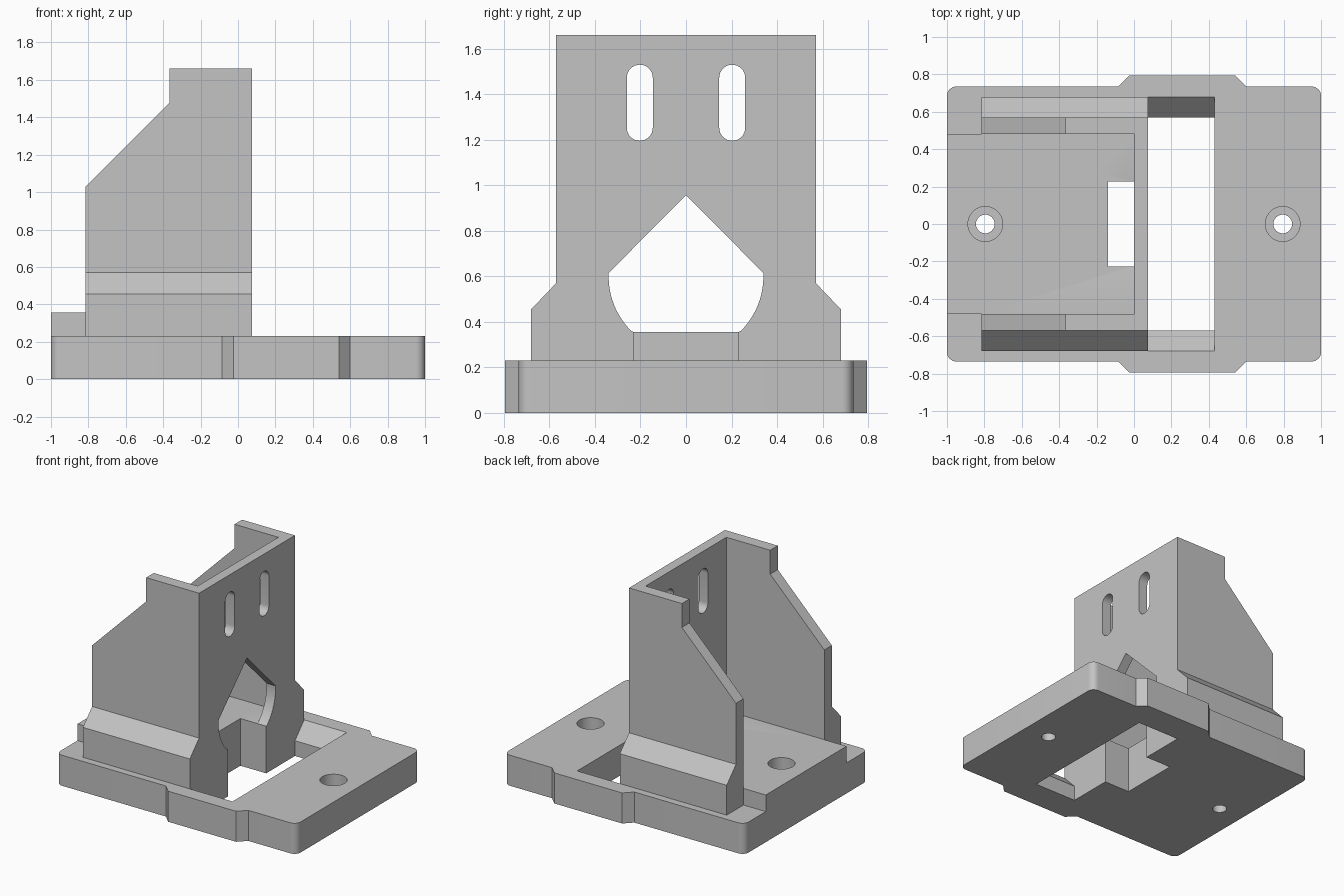
import bpy, bmesh
from math import cos, sin, radians

if "Cube" in bpy.data.objects:
    bpy.data.objects.remove(bpy.data.objects["Cube"], do_unlink=True)

grey = bpy.data.materials.new("plain_grey")
grey.use_nodes = True
grey.diffuse_color = (0.55, 0.55, 0.55, 1)
grey.node_tree.nodes["Principled BSDF"].inputs["Base Color"].default_value = grey.diffuse_color


def prism(name, outline, axis, start, end):
    """Extrude a 2D outline along an axis between two positions."""
    place = {"x": lambda p, t: (t, p[0], p[1]),
             "y": lambda p, t: (p[0], t, p[1]),
             "z": lambda p, t: (p[0], p[1], t)}[axis]
    bm = bmesh.new()
    lower = [bm.verts.new(place(p, start)) for p in outline]
    upper = [bm.verts.new(place(p, end)) for p in outline]
    bm.faces.new(lower)
    bm.faces.new(upper)
    n = len(outline)
    for i in range(n):
        j = (i + 1) % n
        bm.faces.new((lower[i], lower[j], upper[j], upper[i]))
    bmesh.ops.recalc_face_normals(bm, faces=bm.faces)
    mesh = bpy.data.meshes.new(name)
    bm.to_mesh(mesh)
    bm.free()
    mesh.materials.append(grey)
    obj = bpy.data.objects.new(name, mesh)
    bpy.context.collection.objects.link(obj)
    return obj


def arc(cx, cy, r, a0, a1, steps):
    angles = [radians(a0 + (a1 - a0) * i / steps) for i in range(steps + 1)]
    return [(cx + r * cos(a), cy + r * sin(a)) for a in angles]


def circle(cx, cy, r):
    return arc(cx, cy, r, 0, 360, 48)[:-1]


def box(x0, x1, y0, y1):
    return [(x0, y0), (x1, y0), (x1, y1), (x0, y1)]


def mirrored(half):
    """Close a right-hand profile with its reflection."""
    return half + [(-u, v) for u, v in reversed(half) if u > 0]


def combine(target, tool, operation):
    """Apply a boolean and discard the tool object."""
    tool.hide_render = True
    mod = target.modifiers.new(operation.lower(), "BOOLEAN")
    mod.operation, mod.object, mod.solver = operation, tool, "EXACT"
    bpy.context.view_layer.update()
    graph = bpy.context.evaluated_depsgraph_get()
    result = bpy.data.meshes.new_from_object(target.evaluated_get(graph))
    target.modifiers.clear()
    target.data = result
    bpy.data.objects.remove(tool, do_unlink=True)


# Base plate with rounded corners and a bulge on each long side
front_edge = (arc(-0.95, -0.685, 0.05, 180, 270, 8)
              + [(-0.085, -0.735), (-0.025, -0.795), (0.54, -0.795), (0.6, -0.735)]
              + arc(0.95, -0.685, 0.05, 270, 360, 8))
back_edge = [(x, -y) for x, y in reversed(front_edge)]
body = prism("slotted_mount", front_edge + back_edge, "z", 0, 0.23)

# Opening in the plate, with sloped ends
opening = mirrored([(0.57, -0.1), (0.57, 0.115), (0.68, 0.23), (0.68, 0.3)])
combine(body, prism("plate_opening", opening, "x", 0.075, 0.43), "DIFFERENCE")

# Upright bracket: flanged profile, sloped side walls, hollow channel
flanged = mirrored([(0.57, 0.115), (0.68, 0.23), (0.68, 0.455), (0.57, 0.57), (0.57, 1.66)])
bracket = prism("upright_bracket", flanged, "x", -0.815, 0.075)
shoulder = [(-0.9, 0.945), (-0.365, 1.48), (-0.365, 1.8), (-0.9, 1.8)]
combine(bracket, prism("shoulder_cut", shoulder, "y", -1, 1), "DIFFERENCE")
combine(bracket, prism("channel_cut", box(-1.1, 0, -0.48, 0.48), "z", 0.355, 2), "DIFFERENCE")

# Pointed window and two slots in the face wall
window = mirrored([(0.23, 0.355)] + arc(0, 0.6, 0.34, -45, 2.5, 12) + [(0, 0.955)])
combine(bracket, prism("window_cut", window, "x", -0.05, 0.2), "DIFFERENCE")
for side in (-1, 1):
    slot = (arc(side * 0.203, 1.472, 0.057, 0, 180, 16)
            + arc(side * 0.203, 1.252, 0.057, 180, 360, 16))
    combine(bracket, prism("slot_cut", slot, "x", -0.05, 0.2), "DIFFERENCE")
combine(body, bracket, "UNION")

# Raised pad between the side walls
combine(body, prism("raised_pad", box(-1, 0, -0.48, 0.48), "z", 0.1, 0.355), "UNION")

# Notch under the window, through pad and plate
combine(body, prism("notch_cut", box(-0.14, 0.2, -0.228, 0.228), "z", -0.1, 0.38), "DIFFERENCE")

# Counterbored screw holes
for x in (-0.795, 0.795):
    combine(body, prism("screw_hole", circle(x, 0, 0.05), "z", -0.1, 0.6), "DIFFERENCE")
    combine(body, prism("counterbore", circle(x, 0, 0.093), "z", 0.115, 0.6), "DIFFERENCE")

bpy.ops.object.select_all(action="DESELECT")
body.select_set(True)
bpy.context.view_layer.objects.active = body
bpy.ops.object.shade_smooth_by_angle(angle=radians(30))
